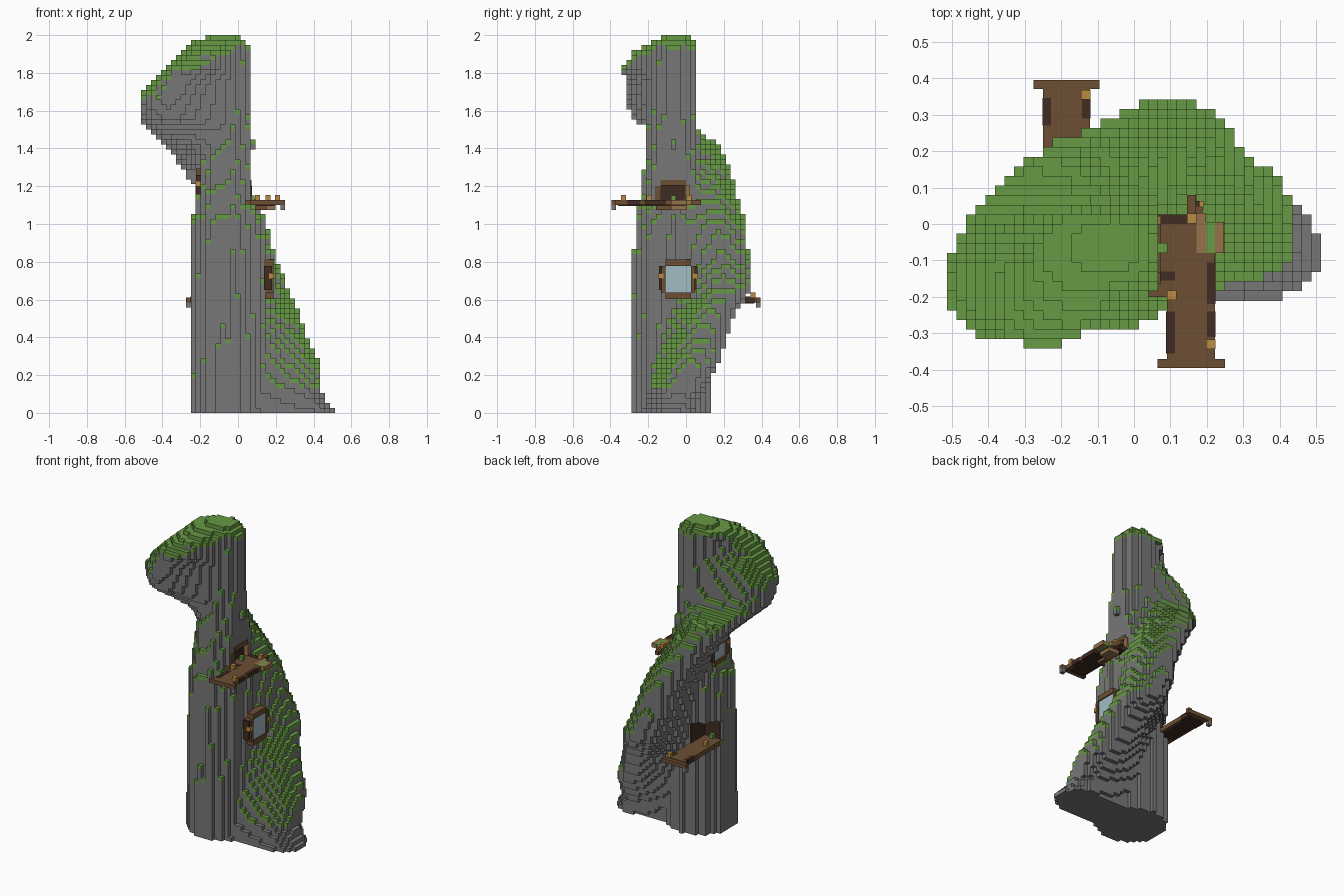
import bpy, bmesh, math
from mathutils import Vector

cube = bpy.data.objects.get("Cube")
if cube:
    bpy.data.objects.remove(cube)

S = 2 / 76                     # block size
NX, NY, NZ = 39, 30, 76


def material(name, rgb):
    m = bpy.data.materials.new(name)
    m.use_nodes = True
    m.diffuse_color = (*rgb, 1)
    m.node_tree.nodes["Principled BSDF"].inputs["Base Color"].default_value = (*rgb, 1)
    return m


STONE = material("grey stone", (0.185, 0.185, 0.185))
GRASS = material("green grass", (0.136, 0.32, 0.057))
WOOD = material("brown wood", (0.15, 0.078, 0.034))
DARK = material("dark wood", (0.052, 0.025, 0.015))
TAN = material("tan wood", (0.3, 0.17, 0.068))
LAMP = material("amber lamp", (0.5, 0.26, 0.055))
GLASS = material("pale glass", (0.36, 0.5, 0.56))


def interpolate(keys, z):
    for a, b in zip(keys, keys[1:]):
        if z <= b[0]:
            t = (z - a[0]) / (b[0] - a[0])
            return [p + (q - p) * t for p, q in zip(a[1:], b[1:])]
    return keys[-1][1:]


# Column: height, centre x, centre y, radius
COLUMN = [(0, -.053, -.088, .202), (.42, -.053, -.085, .198), (1, -.056, -.08, .188),
          (1.12, -.06, -.075, .168), (1.3, -.06, -.07, .148), (1.42, -.058, -.068, .132),
          (1.6, -.055, -.067, .118), (1.95, -.052, -.065, .11), (2, -.055, -.055, .06)]
# Spiral ridge: height, tip x, tip y, tip radius
RIDGE = [(0, .385, -.07, .135), (.1, .315, -.045, .132), (.25, .295, .03, .14),
         (.4, .23, .08, .14), (.5, .195, .115, .138), (.65, .135, .2, .138),
         (.8, .065, .2, .137), (1, .01, .175, .138), (1.1, -.045, .152, .138),
         (1.2, -.1, .122, .138), (1.3, -.165, .095, .138), (1.4, -.235, .05, .138),
         (1.5, -.343, -.065, .138), (1.55, -.36, -.125, .152), (1.6, -.365, -.148, .152),
         (1.68, -.363, -.165, .152), (1.75, -.318, -.172, .147), (1.83, -.25, -.2, .14),
         (1.9, -.18, -.16, .13), (1.96, -.14, -.085, .11), (2, -.07, -.055, .06)]
# Openings for windows and doors: low corner, high corner
OPENINGS = [((.145, -.15, .61), (.4, .06, .81)), ((.065, -.22, 1.1), (.4, .06, 1.4)),
            ((.03, -.14, 1.1), (.4, .01, 1.21)), ((-.6, -.13, 1.1), (-.19, .05, 1.29)),
            ((-.27, -.015, .61), (-.12, .4, .74))]


def is_rock(x, y, z):
    for lo, hi in OPENINGS:
        if all(a < v < b for a, v, b in zip(lo, (x, y, z), hi)):
            return False
    cx, cy, cr = interpolate(COLUMN, z)
    tx, ty, tr = interpolate(RIDGE, z)
    angle = math.atan2(y - cy, x - cx)
    rough = .006 * math.sin(9 * angle + 1) + .004 * math.sin(17 * angle)
    if math.hypot(x - cx, y - cy) < cr + rough:
        return True
    # tapered bridge from the column to the ridge tip
    dx, dy = tx - cx, ty - cy
    t = ((x - cx) * dx + (y - cy) * dy) / max(dx * dx + dy * dy, 1e-6)
    t = min(1, max(0, t))
    start = min(cr, tr)
    return math.hypot(x - cx - dx * t, y - cy - dy * t) < start + (tr - start) * t


def build_tower():
    cells = set()
    for k in range(NZ):
        for i in range(NX):
            for j in range(NY):
                if is_rock((i + .5 - NX / 2) * S, (j + .5 - NY / 2) * S, (k + .5) * S):
                    cells.add((i, j, k))
    bm = bmesh.new()
    corners = {}

    def corner(p):
        if p not in corners:
            corners[p] = bm.verts.new(((p[0] - NX / 2) * S, (p[1] - NY / 2) * S, p[2] * S))
        return corners[p]

    for c in cells:
        grassy = c[2] > 4 and (c[0], c[1], c[2] + 1) not in cells
        for axis in range(3):
            for side in (0, 1):
                n = list(c)
                n[axis] += 2 * side - 1
                if tuple(n) in cells:
                    continue
                u, v = (axis + 1) % 3, (axis + 2) % 3
                ring = []
                for du, dv in ((0, 0), (1, 0), (1, 1), (0, 1)):
                    p = list(c)
                    p[axis] += side
                    p[u] += du
                    p[v] += dv
                    ring.append(corner(tuple(p)))
                face = bm.faces.new(ring if side else ring[::-1])
                face.material_index = int(grassy)
    finish("rock_tower", bm, [STONE, GRASS])


def finish(name, bm, mats):
    me = bpy.data.meshes.new(name)
    bm.to_mesh(me)
    bm.free()
    for m in mats:
        me.materials.append(m)
    ob = bpy.data.objects.new(name, me)
    bpy.context.collection.objects.link(ob)


def boxes(name, mat, *spans):
    """Blocks given as (x0, x1, y0, y1, z0, z1)."""
    bm = bmesh.new()
    for x0, x1, y0, y1, z0, z1 in spans:
        made = bmesh.ops.create_cube(bm, size=1)["verts"]
        bmesh.ops.scale(bm, vec=(x1 - x0, y1 - y0, z1 - z0), verts=made)
        bmesh.ops.translate(bm, vec=Vector((x0 + x1, y0 + y1, z0 + z1)) / 2, verts=made)
    finish(name, bm, [mat])


def lamp(name, x, y, z):
    h = S / 2
    boxes(name, LAMP, (x - h, x + h, y - h, y + h, z, z + S))


def side_window(name, x0, x1, glass_x, lamp_x, yc, zc, w, h):
    """Window on a side wall: frame with cut corners, pane and lamps."""
    a, b = w + S * .8, h + S * 1.3
    boxes(name + "_frame", WOOD,
          (x0, x1, yc - w, yc + w, zc + h, zc + b), (x0, x1, yc - w, yc + w, zc - b, zc - h),
          (x0, x1, yc - a, yc - w, zc - h, zc + h), (x0, x1, yc + w, yc + a, zc - h, zc + h))
    boxes(name + "_side_blocks", DARK,
          *[(x0, x1 - .008, yc + s * a - S / 2, yc + s * a + S / 2, zc - h + S / 2, zc + h)
            for s in (-1, 1)])
    boxes(name + "_glass", GLASS, (glass_x - .004, glass_x + .004, yc - w, yc + w, zc - h, zc + h))
    for n, s in enumerate((-1, 1)):
        lamp(f"{name}_lamp_{n}", lamp_x, yc + s * (a + .002), zc + .005)


build_tower()

side_window("left_window", .138, .188, .176, .178, -.041, .707, .068, .07)
side_window("right_window", -.222, -.175, -.208, -.212, -.045, 1.195, .058, .065)

# Upper walkway and doorway
boxes("upper_deck", WOOD, (.09, .222, -.37, -.08, 1.1, 1.126), (.04, .172, -.2, .02, 1.1, 1.126),
      (.065, .25, -.395, -.37, 1.1, 1.126), (.145, .17, .02, .08, 1.1, 1.126))
boxes("upper_deck_rails", DARK, (.2, .223, -.22, -.105, 1.1, 1.128),
      (.064, .112, -.155, -.13, 1.1, 1.128), (.064, .145, 0, .026, 1.1, 1.128),
      (.088, .112, -.355, -.24, 1.1, 1.128), (.2, .224, -.31, -.24, 1.1, 1.128),
      (.092, .198, -.36, 0, 1.094, 1.1))
boxes("upper_door_panel", DARK, (.038, .046, -.14, .01, 1.1, 1.22))
boxes("upper_door_frame", WOOD, (.04, .072, -.165, -.135, 1.07, 1.2),
      (.04, .072, -.135, 0, 1.205, 1.232))
boxes("upper_door_jamb", TAN, (.04, .074, -.004, .022, 1.126, 1.205))
boxes("upper_door_step", TAN, (.172, .198, -.08, .03, 1.1, 1.128),
      (.222, .247, -.08, .005, 1.1, 1.128), (.12, .198, -.08, .005, 1.074, 1.1))
boxes("upper_step_grass", GRASS, (.198, .222, -.08, .005, 1.1, 1.128),
      (.062, .088, -.08, -.053, 1.126, 1.152))
boxes("upper_deck_brackets", WOOD, (.07, .15, -.16, -.08, 1.074, 1.1))
lamp("upper_lamp_door", .158, .015, 1.126)
lamp("upper_lamp_inner", .104, -.195, 1.126)
lamp("upper_lamp_outer", .21, -.33, 1.126)

# Lower walkway and corner doorway at the back
boxes("lower_deck", WOOD, (-.25, -.12, -.02, .37, .584, .614),
      (-.276, -.094, .37, .395, .584, .61))
boxes("lower_deck_rails", DARK, (-.251, -.228, .27, .345, .582, .616),
      (-.142, -.119, .29, .365, .582, .616), (-.23, -.14, .08, .36, .578, .584))
boxes("lower_door_panel", DARK, (-.235, -.12, -.027, -.018, .61, .735),
      (-.126, -.117, -.02, .125, .61, .735))
boxes("lower_step_grass", GRASS, (-.2, -.174, -.018, .008, .614, .64))
lamp("lower_lamp", -.132, .355, .612)
lamp("lower_lamp_door", -.215, .1, .612)
boxes("deck_hangers", STONE, (-.276, -.25, .37, .395, .558, .584), (.224, .25, -.395, -.37, 1.074, 1.1))
